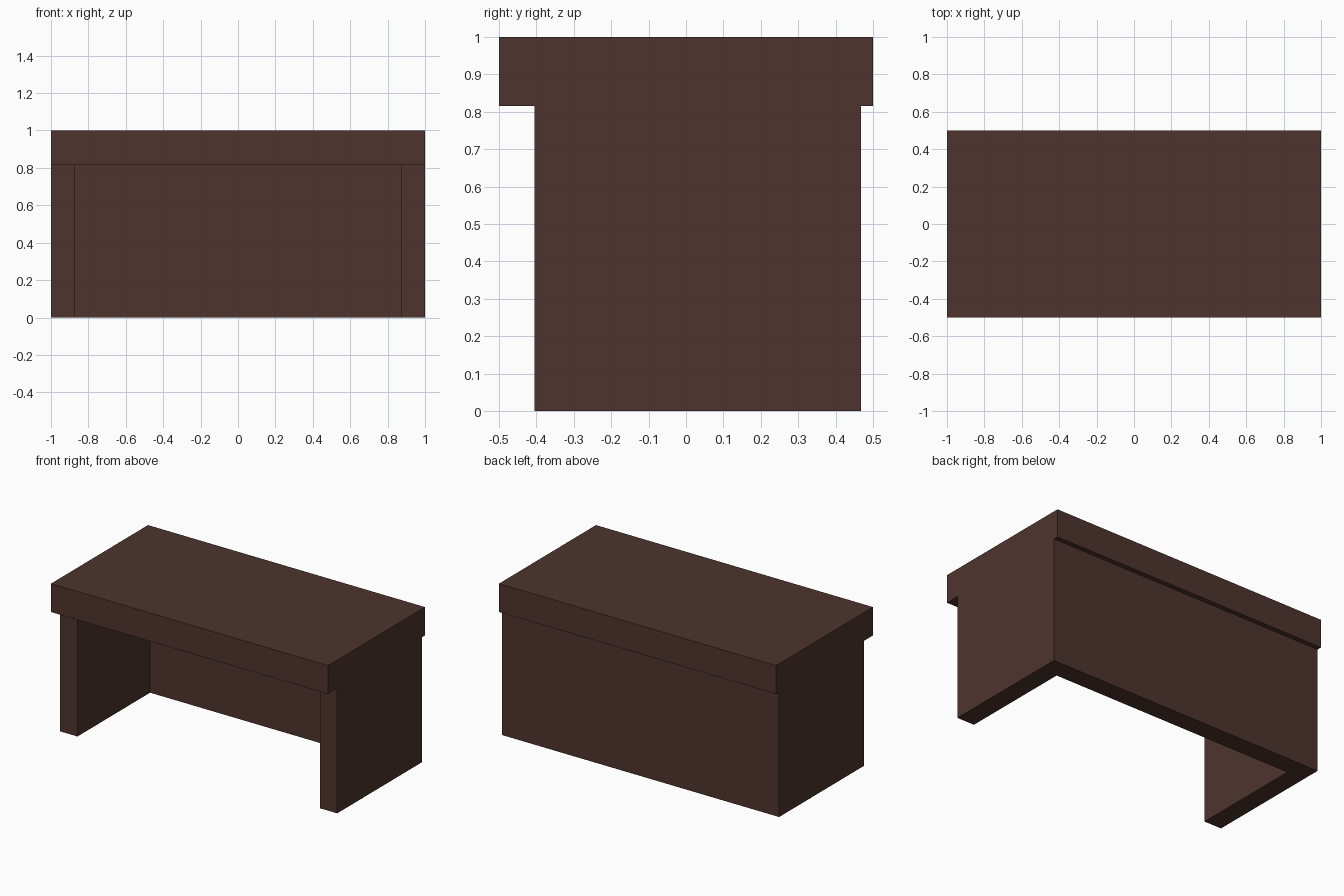
import bpy
import bmesh

cube = bpy.data.objects.get("Cube")
if cube:
    bpy.data.objects.remove(cube, do_unlink=True)

# One dark wood colour for the whole desk
wood = bpy.data.materials.new("dark brown wood")
wood.use_nodes = True
colour = (0.0762, 0.0343, 0.0273, 1)
wood.diffuse_color = colour
wood.node_tree.nodes["Principled BSDF"].inputs["Base Color"].default_value = colour


def extrude_outline(name, outline, bottom, top):
    """Raise a flat xy outline into a solid between two heights."""
    bm = bmesh.new()
    base = bm.faces.new([bm.verts.new((x, y, bottom)) for x, y in outline])
    raised = bmesh.ops.extrude_face_region(bm, geom=[base], use_keep_orig=True)
    verts = [v for v in raised["geom"] if isinstance(v, bmesh.types.BMVert)]
    bmesh.ops.translate(bm, verts=verts, vec=(0, 0, top - bottom))
    bmesh.ops.recalc_face_normals(bm, faces=bm.faces)
    mesh = bpy.data.meshes.new(name)
    bm.to_mesh(mesh)
    bm.free()
    mesh.materials.append(wood)
    obj = bpy.data.objects.new(name, mesh)
    bpy.context.collection.objects.link(obj)
    return obj


def mirrored(half):
    """Close a right-hand half outline with its mirror image."""
    return half + [(-x, y) for x, y in reversed(half)]


SPLIT = 0.815          # underside of the desktop
THICK = 0.125          # side and back panel thickness
FRONT, BACK = -0.405, 0.468

# U-shaped base: two side panels joined by the back panel
extrude_outline("desk_base", mirrored([
    (1, BACK), (1, FRONT), (1 - THICK, FRONT), (1 - THICK, BACK - THICK),
]), 0, SPLIT)

# Thick overhanging desktop
extrude_outline("desktop", mirrored([(1, 0.5), (1, -0.5)]), SPLIT, 1)
